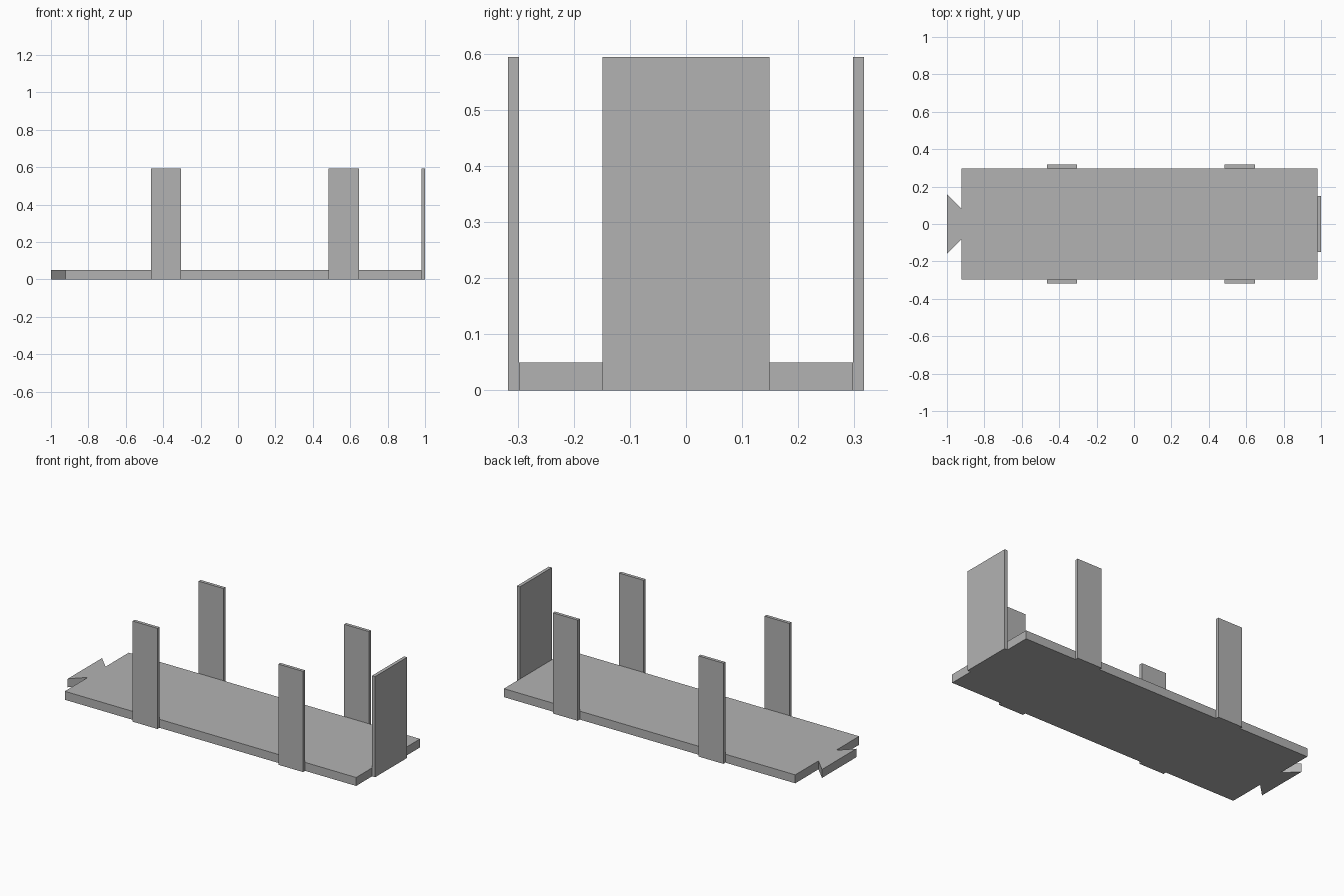
import bpy
import bmesh

cube = bpy.data.objects.get("Cube")
if cube:
    bpy.data.objects.remove(cube, do_unlink=True)

# Single grey material
grey = bpy.data.materials.new("plain grey")
grey.use_nodes = True
colour = (0.45, 0.45, 0.45, 1)
grey.diffuse_color = colour
grey.node_tree.nodes["Principled BSDF"].inputs["Base Color"].default_value = colour

BED_THICKNESS = 0.05
POST_HEIGHT = 0.594
BACK, FRONT_END = -0.922, 0.98   # bed ends along x
HALF_WIDTH = 0.298
PLATE = 0.019                    # thickness of the upright plates


def extrude_outline(name, outline, height):
    """Raise a flat outline from the ground into a solid."""
    bm = bmesh.new()
    face = bm.faces.new([bm.verts.new((x, y, 0)) for x, y in outline])
    top = bmesh.ops.extrude_face_region(bm, geom=[face])["geom"]
    verts = [v for v in top if isinstance(v, bmesh.types.BMVert)]
    bmesh.ops.translate(bm, verts=verts, vec=(0, 0, height))
    bmesh.ops.recalc_face_normals(bm, faces=bm.faces)
    mesh = bpy.data.meshes.new(name)
    bm.to_mesh(mesh)
    bm.free()
    mesh.materials.append(grey)
    obj = bpy.data.objects.new(name, mesh)
    bpy.context.collection.objects.link(obj)
    return obj


def upright(name, x0, x1, y0, y1):
    return extrude_outline(name, [(x0, y0), (x1, y0), (x1, y1), (x0, y1)], POST_HEIGHT)


# Bed with a dovetail coupling tongue at one end
half = [(FRONT_END, HALF_WIDTH), (BACK, HALF_WIDTH), (BACK, 0.082), (-1.0, 0.16)]
mirrored = [(x, -y) for x, y in reversed(half)]
extrude_outline("bed", half + mirrored, BED_THICKNESS)

# Side posts, two on each long side
for place, x in (("rear", -0.385), ("front", 0.566)):
    for side, sign in (("left", 1), ("right", -1)):
        y0, y1 = sorted((sign * HALF_WIDTH, sign * (HALF_WIDTH + PLATE)))
        upright(f"{place}_{side}_post", x - 0.081, x + 0.081, y0, y1)

# Wide end plate opposite the tongue
upright("end_plate", FRONT_END, 1.0, -0.149, 0.149)
